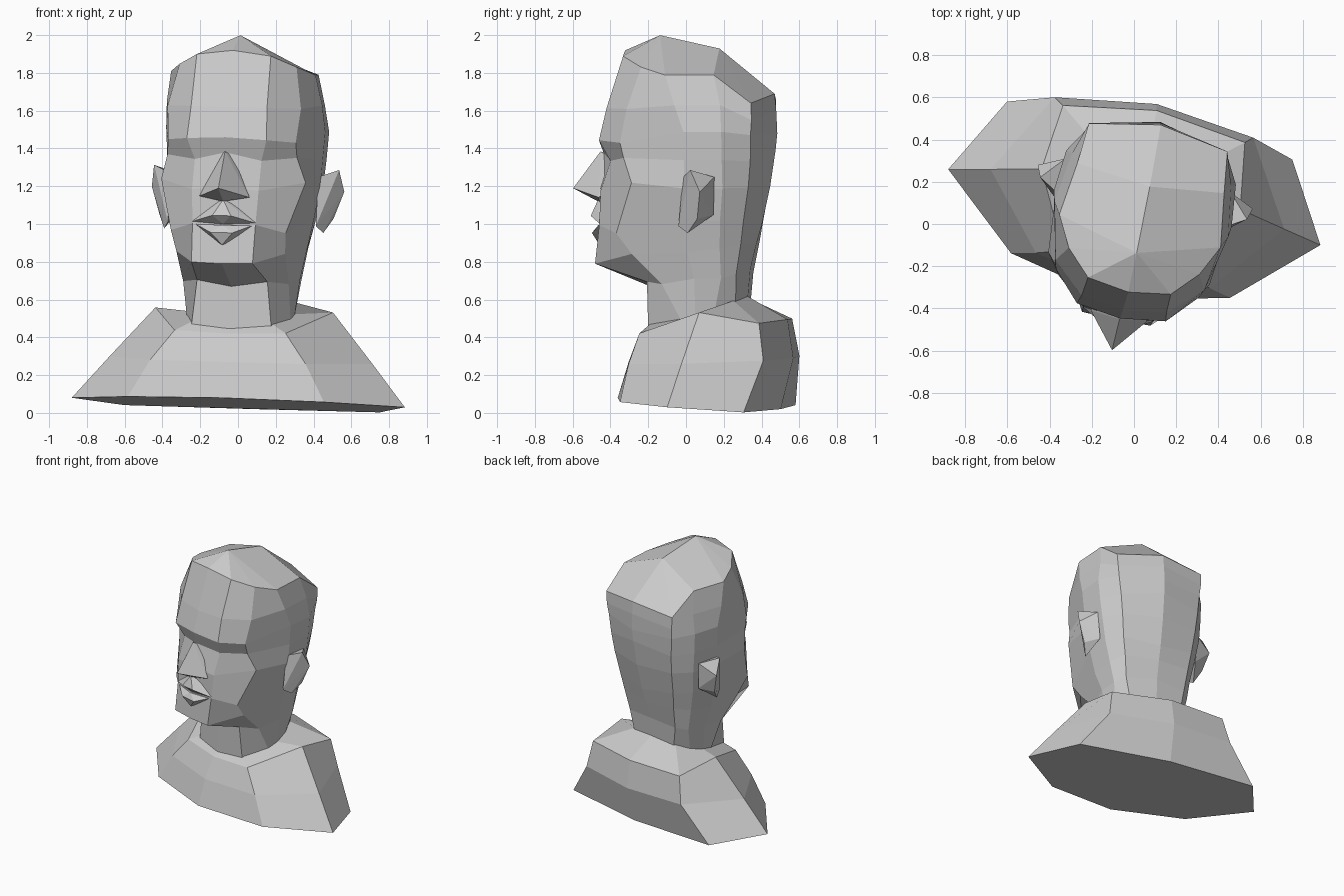
import bpy
import bmesh
import math
from mathutils import Matrix

if "Cube" in bpy.data.objects:
    bpy.data.objects.remove(bpy.data.objects["Cube"], do_unlink=True)

# One clay grey for the whole bust
clay = bpy.data.materials.new("clay_grey")
clay.use_nodes = True
clay_colour = (0.6, 0.6, 0.6, 1)
clay.diffuse_color = clay_colour
clay.node_tree.nodes["Principled BSDF"].inputs["Base Color"].default_value = clay_colour

# The symmetric bust is turned and leaned a little as a whole
POSE = (Matrix.Translation((0, 0.08, 0))
        @ Matrix.Rotation(math.radians(-11.5), 4, 'Z')
        @ Matrix.Rotation(math.radians(1.6), 4, 'Y'))


def mirrored(point):
    x, y, z = point
    return (-x, y, z)


def finish(bm, name):
    """Clean up the mesh, pose it and add it to the scene with flat faces."""
    bmesh.ops.remove_doubles(bm, verts=bm.verts[:], dist=0.0005)
    bmesh.ops.recalc_face_normals(bm, faces=bm.faces[:])
    bm.transform(POSE)
    mesh = bpy.data.meshes.new(name)
    bm.to_mesh(mesh)
    bm.free()
    mesh.materials.append(clay)
    part = bpy.data.objects.new(name, mesh)
    bpy.context.scene.collection.objects.link(part)
    return part


def loft(name, half_rings, cap_top):
    """Skin half cross-sections (front centre to back centre), mirrored."""
    bm = bmesh.new()
    rings = []
    for half in half_rings:
        other_half = [mirrored(p) for p in reversed(half[1:-1])]
        rings.append([bm.verts.new(p) for p in half + other_half])
    count = len(rings[0])
    for lower, upper in zip(rings, rings[1:]):
        for i in range(count):
            j = (i + 1) % count
            bm.faces.new((lower[i], lower[j], upper[j], upper[i]))
    bm.faces.new(rings[0])
    if cap_top:
        bm.faces.new(rings[-1])
    return finish(bm, name)


def faceted_solid(name, points):
    """Convex solid around a few corner points."""
    bm = bmesh.new()
    for p in points:
        bm.verts.new(p)
    result = bmesh.ops.convex_hull(bm, input=bm.verts[:])
    loose = [v for v in result["geom_interior"] if isinstance(v, bmesh.types.BMVert)]
    bmesh.ops.delete(bm, geom=loose, context='VERTS')
    return finish(bm, name)


def symmetric_solid(name, half):
    return faceted_solid(name, half + [mirrored(p) for p in half if p[0] > 0])


# Shoulders and chest: base rim, widest back, shoulder line, collar
base_rim = [(0, -.45, .08), (.53, -.33, .072), (.9, 0, .055), (.69, .37, .022), (0, .43, .02)]
back_bulge = [(0, -.39, .27), (.42, -.305, .27), (.71, .04, .28), (.48, .435, .29), (0, .5, .29)]
shoulder_line = [(0, -.31, .42), (.3, -.27, .43), (.48, .09, .545), (.44, .405, .487), (0, .47, .495)]
collar = [(0, -.27, .45), (.22, -.23, .475), (.28, .03, .53), (.21, .22, .6), (0, .25, .62)]
loft("shoulders", [base_rim, back_bulge, shoulder_line, collar], True)

# Neck and head: sections from the collar up to the crown
neck_base = [(0, -.275, .44), (.215, -.24, .465), (.28, -.05, .5), (.285, .03, .52),
             (.26, .13, .55), (.2, .23, .58), (0, .255, .6)]
neck_top = [(0, -.27, .67), (.19, -.25, .7), (.285, -.15, .69), (.31, .03, .72),
            (.29, .17, .72), (.23, .24, .74), (0, .27, .76)]
jaw = [(0, -.54, .79), (.165, -.535, .795), (.294, -.31, .85), (.345, 0, .86),
       (.32, .17, .88), (.25, .27, .9), (0, .305, .9)]
mouth_line = [(0, -.535, 1), (.17, -.51, 1), (.31, -.39, .96), (.38, 0, 1.03),
              (.355, .18, 1.03), (.27, .29, 1.03), (0, .335, 1)]
cheekbone = [(0, -.54, 1.2), (.18, -.5, 1.18), (.39, -.29, 1.23), (.41, 0, 1.2),
             (.385, .2, 1.2), (.29, .32, 1.2), (0, .38, 1.2)]
eye_line = [(0, -.52, 1.38), (.18, -.445, 1.34), (.35, -.34, 1.36), (.42, 0, 1.35),
            (.4, .2, 1.35), (.305, .335, 1.34), (0, .41, 1.39)]
brow = [(0, -.53, 1.46), (.215, -.5, 1.45), (.345, -.36, 1.44), (.43, 0, 1.5),
        (.41, .2, 1.5), (.32, .34, 1.48), (0, .42, 1.48)]
forehead = [(0, -.49, 1.62), (.205, -.46, 1.62), (.36, -.32, 1.62), (.42, -.05, 1.64),
            (.385, .19, 1.64), (.33, .348, 1.56), (0, .415, 1.6)]
hairline = [(0, -.4, 1.92), (.2, -.37, 1.895), (.316, -.25, 1.84), (.39, -.105, 1.8),
            (.355, .15, 1.8), (.335, .346, 1.65), (0, .407, 1.69)]
crown_front = (0, -.21, 2)
crown_back = (0, .11, 1.93)
crown = [crown_front] * 4 + [crown_back] * 3
loft("neck_and_head", [neck_base, neck_top, jaw, mouth_line, cheekbone,
                       eye_line, brow, forehead, hairline, crown], False)

# Nose wedge
symmetric_solid("nose", [(0, -.535, 1.385), (.035, -.49, 1.36), (0, -.685, 1.19),
                         (.135, -.52, 1.145), (0, -.55, 1.12), (.12, -.47, 1.18)])

# Lips, with the mouth as the gap between them
symmetric_solid("upper_lip", [(0, -.55, 1.13), (.05, -.58, 1.045), (0, -.575, 1.04),
                              (.17, -.512, 1.01), (0, -.535, 1.0), (.15, -.47, 1.06)])
symmetric_solid("lower_lip", [(.06, -.572, .955), (.15, -.515, .995), (0, -.55, .995),
                              (0, -.545, .89), (.11, -.47, .93)])

# Ears: flaps that flare out towards the back
ear = [(.4, -.01, 1.26), (.4, -.035, 1.0), (.5, .05, 1.3), (.52, .105, 1.185),
       (.47, .08, 1.04), (.43, .02, .965), (.4, .16, 1.26), (.38, .15, 1.06)]
faceted_solid("left_ear", ear)
faceted_solid("right_ear", [mirrored(p) for p in ear])
